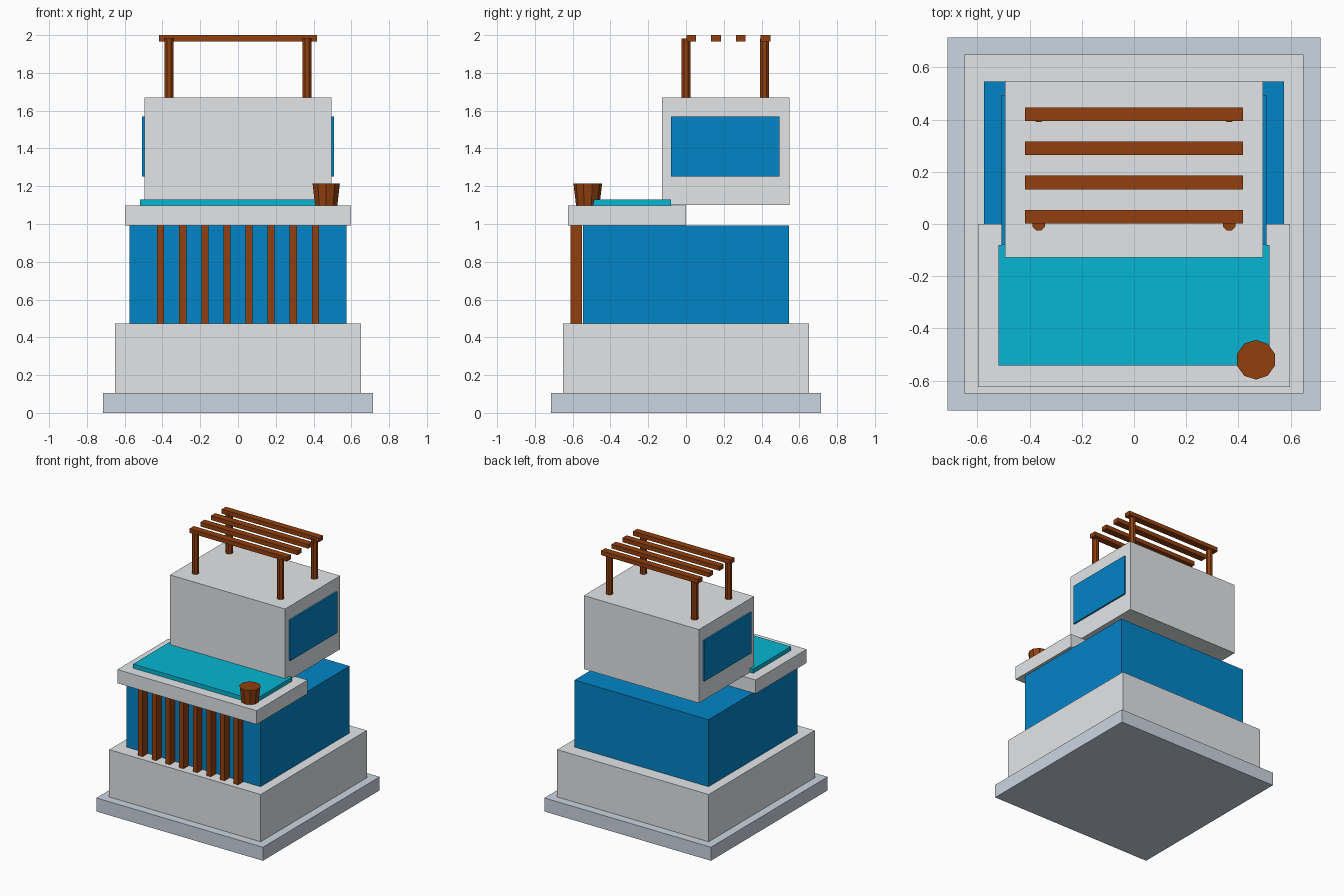
import bpy
import math

cube = bpy.data.objects.get("Cube")
if cube:
    bpy.data.objects.remove(cube, do_unlink=True)


def material(name, hex_code):
    """Flat material from an sRGB hex code, stored as linear values."""
    srgb = [int(hex_code[i:i + 2], 16) / 255 for i in (0, 2, 4)]
    linear = [c / 12.92 if c <= 0.04045 else ((c + 0.055) / 1.055) ** 2.4 for c in srgb]
    mat = bpy.data.materials.new(name)
    mat.use_nodes = True
    mat.diffuse_color = (*linear, 1)
    bsdf = next(n for n in mat.node_tree.nodes if n.type == 'BSDF_PRINCIPLED')
    bsdf.inputs["Base Color"].default_value = (*linear, 1)
    return mat


STONE = material("blue_grey_stone", "cbd5e1")
CONCRETE = material("pale_concrete", "e5e7e9")
GLASS = material("blue_glass", "0284c7")
WATER = material("turquoise_water", "06b6d4")
WOOD = material("brown_wood", "92400e")


def finish(name, mat):
    obj = bpy.context.object
    obj.name = obj.data.name = name
    obj.data.materials.append(mat)
    return obj


def box(name, mat, x, y, z):
    """Box spanning the given (low, high) ranges."""
    spans = (x, y, z)
    bpy.ops.mesh.primitive_cube_add(size=1, location=[(a + b) / 2 for a, b in spans])
    obj = finish(name, mat)
    obj.scale = [b - a for a, b in spans]
    bpy.ops.object.transform_apply(location=False, rotation=False, scale=True)
    return obj


def round_part(name, mat, sides, bottom, top, x, y, z, turn=0):
    """Faceted cylinder or tapered cylinder standing between two heights."""
    bpy.ops.mesh.primitive_cone_add(vertices=sides, radius1=bottom, radius2=top,
                                    depth=z[1] - z[0], location=(x, y, sum(z) / 2),
                                    rotation=(0, 0, turn))
    return finish(name, mat)


def both(v):
    return (-v, v)


# Stepped base
box("base_slab", STONE, both(0.715), both(0.715), (0, 0.105))
box("plinth", CONCRETE, both(0.65), both(0.65), (0.105, 0.472))

# Glazed ground floor with a row of wooden slats
box("glass_floor", GLASS, both(0.575), both(0.545), (0.472, 0.992))
for i in range(8):
    x = (i - 3.5) * 0.117
    box(f"front_slat_{i + 1}", WOOD, (x - 0.019, x + 0.019), (-0.611, -0.55), (0.472, 0.992))

# Pool terrace
box("terrace_slab", CONCRETE, both(0.598), (-0.625, 0), (0.992, 1.098))
box("pool_water", WATER, both(0.52), (-0.543, -0.08), (1.08, 1.13))
round_part("plant_pot", WOOD, 10, 0.062, 0.076, 0.467, -0.52, (1.098, 1.215))

# Upper room with a window on each side
box("upper_room", CONCRETE, both(0.494), (-0.128, 0.547), (1.1, 1.67))
for side, s in (("left", 1), ("right", -1)):
    box(f"{side}_window", GLASS, sorted((s * 0.48, s * 0.507)), (-0.08, 0.495), (1.252, 1.568))

# Rooftop pergola
for side, s in (("left", 1), ("right", -1)):
    for end, y in (("front", 0), ("back", 0.415)):
        round_part(f"{end}_{side}_post", WOOD, 8, 0.026, 0.026, s * 0.365, y,
                   (1.67, 1.982), math.pi / 8)
for i in range(4):
    y = 0.028 + i * 0.131
    box(f"pergola_beam_{i + 1}", WOOD, both(0.417), (y - 0.026, y + 0.026), (1.967, 2))
